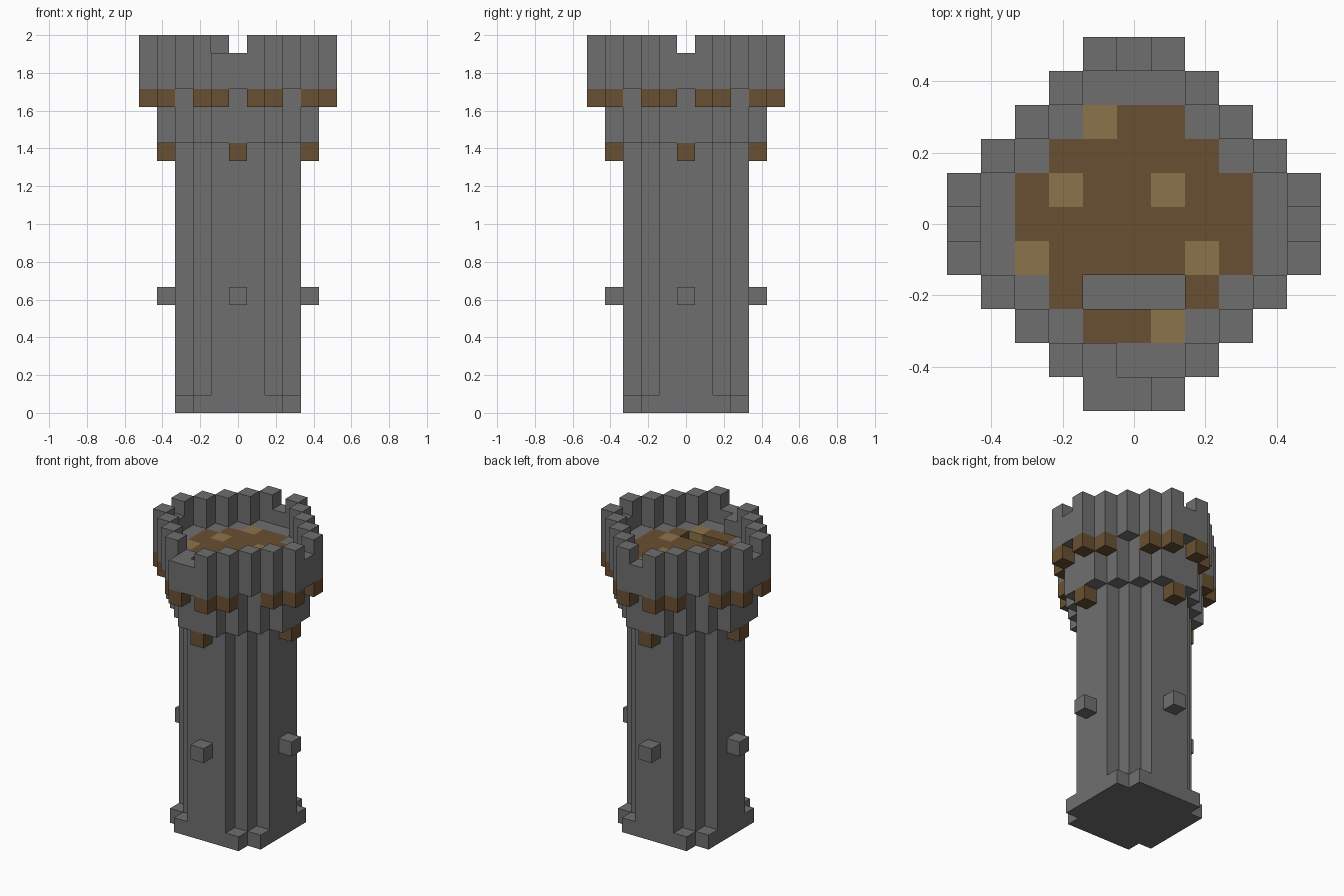
import bpy
import bmesh

cube = bpy.data.objects.get("Cube")
if cube:
    bpy.data.objects.remove(cube, do_unlink=True)

U = 2 / 21  # edge length of one block


def material(name, rgb):
    mat = bpy.data.materials.new(name)
    mat.use_nodes = True
    color = (*rgb, 1)
    mat.diffuse_color = color
    bsdf = next(n for n in mat.node_tree.nodes if n.type == 'BSDF_PRINCIPLED')
    bsdf.inputs["Base Color"].default_value = color
    bsdf.inputs["Roughness"].default_value = 0.9
    return mat


STONE = material("grey stone", (0.159, 0.159, 0.159))
WOOD = material("dark wood", (0.141, 0.080, 0.032))
PLANK = material("light wood", (0.258, 0.174, 0.070))


def octagon(r):
    """Stepped octagon of grid cells reaching r cells from the centre."""
    span = range(-r, r + 1)
    return {(i, j) for i in span for j in span if abs(i) + abs(j) <= r + 1}


def four_way(cells):
    """Mirror cells over both axes and swap the axes."""
    return {c for a, b in cells for s in (-1, 1) for t in (-1, 1)
            for c in ((a * s, b * t), (b * t, a * s))}


def blocks(name, cells, low, high, mat):
    """Extrude a set of grid cells from layer low to layer high."""
    bm = bmesh.new()

    def quad(points):
        bm.faces.new([bm.verts.new((x * U, y * U, z * U)) for x, y, z in points])

    for i, j in cells:
        corners = [(i - .5, j - .5), (i + .5, j - .5), (i + .5, j + .5), (i - .5, j + .5)]
        quad([(x, y, high) for x, y in corners])
        quad([(x, y, low) for x, y in reversed(corners)])
        for k, (di, dj) in enumerate([(0, -1), (1, 0), (0, 1), (-1, 0)]):
            if (i + di, j + dj) not in cells:
                a, b = corners[k], corners[(k + 1) % 4]
                quad([(*a, low), (*b, low), (*b, high), (*a, high)])
    bmesh.ops.remove_doubles(bm, verts=bm.verts, dist=U / 100)
    mesh = bpy.data.meshes.new(name)
    bm.to_mesh(mesh)
    bm.free()
    mesh.materials.append(mat)
    obj = bpy.data.objects.new(name, mesh)
    bpy.context.collection.objects.link(obj)
    return obj


shaft, collar, crown = octagon(3), octagon(4), octagon(5)
hatch = {(i, -2) for i in (-1, 0, 1)}
parapet = crown - collar

# Foot and shaft
foot = {(i, j) for i in range(-3, 4) for j in range(-3, 4)} - four_way({(3, 3)})
blocks("foot", foot, 0, 1, STONE)
blocks("shaft", shaft, 1, 15, STONE)

# Single blocks sticking out of each side
blocks("side_studs", four_way({(4, 0)}), 6, 7, STONE)
blocks("lower_brackets", four_way({(4, 0)}), 14, 15, WOOD)

# Wider collar and the brackets under the parapet
blocks("collar", collar - hatch, 15, 18, STONE)
blocks("upper_brackets", four_way({(5, 1), (4, 2)}), 17, 18, WOOD)

# Floor with lighter planks and an open hatch
light = {(-1, 3), (-2, 1), (1, 1), (-3, -1), (2, -1), (1, -3)}
blocks("floor", shaft - hatch - light, 18, 19, WOOD)
blocks("light_planks", light, 18, 19, PLANK)
blocks("walkway", collar - shaft, 18, 19, STONE)

# Parapet, battlements with gaps, and a step beside the broken front gap
blocks("parapet", parapet, 18, 20, STONE)
blocks("battlements", parapet - four_way({(5, 0)}) - {(-1, -5)}, 20, 21, STONE)
blocks("parapet_step", {(-1, -4)}, 19, 20, STONE)
